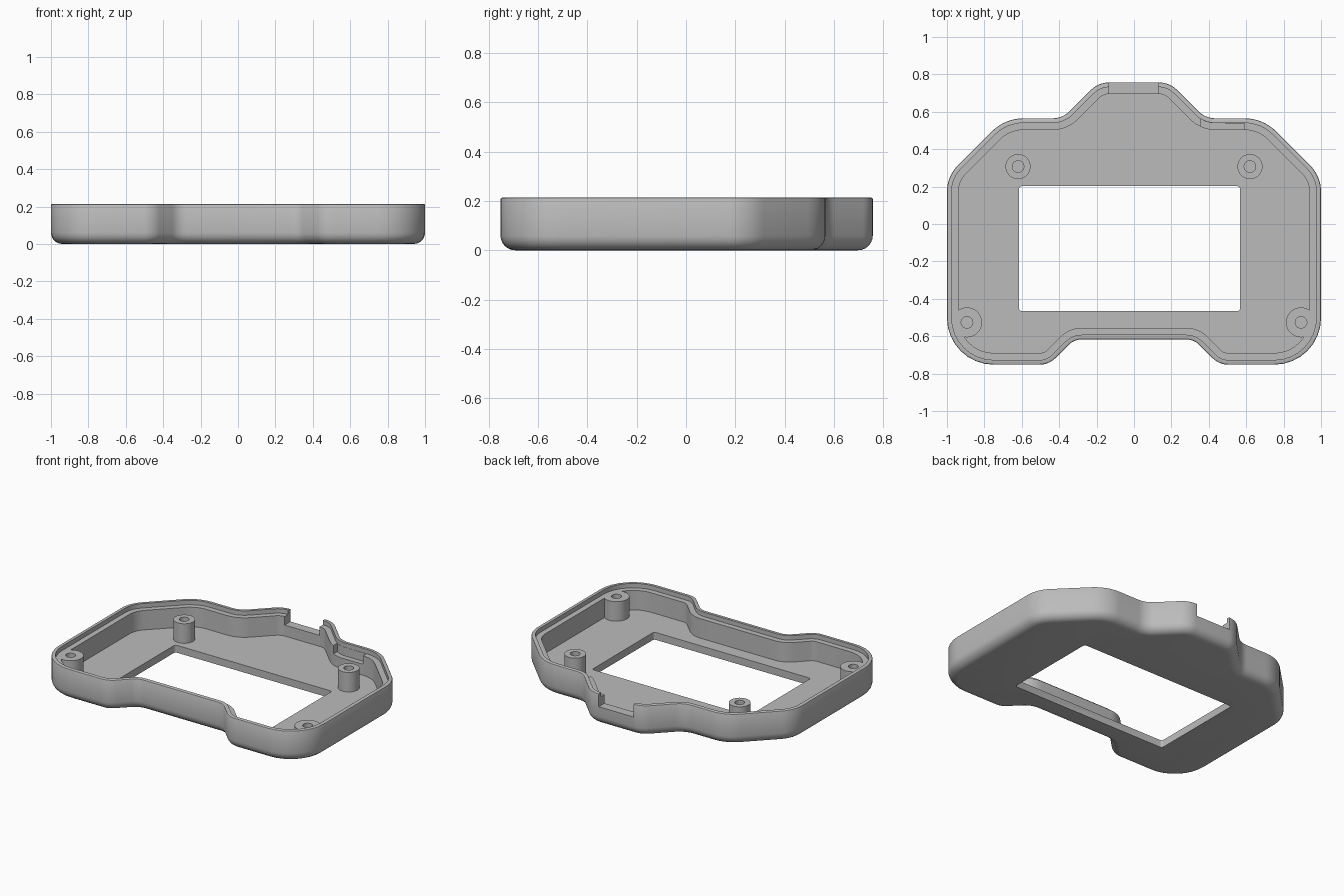
import bpy, bmesh, math
from mathutils import Vector

cube = bpy.data.objects.get("Cube")
if cube:
    bpy.data.objects.remove(cube)

grey = bpy.data.materials.new("plain_grey")
grey.use_nodes = True
colour = (0.5, 0.5, 0.5, 1)
grey.diffuse_color = colour
grey.node_tree.nodes["Principled BSDF"].inputs["Base Color"].default_value = colour

RIM, LEDGE, FLOOR, SLOT = 0.213, 0.183, 0.05, 0.125
LIP, WALL, FILLET = 0.025, 0.062, 0.06


def rounded(corners, steps=8):
    """Rounded clockwise polygon as (point, inward normal) pairs."""
    out = []
    for i, (x, y, r) in enumerate(corners):
        p = Vector((x, y))
        a = (p - Vector(corners[i - 1][:2])).normalized()
        b = (Vector(corners[(i + 1) % len(corners)][:2]) - p).normalized()
        turn = a.x * b.y - a.y * b.x
        side = -1 if turn < 0 else 1
        angle = math.acos(a.dot(b))
        na = Vector((a.y, -a.x))          # inward for clockwise order
        start = p - a * r * math.tan(angle / 2)
        centre = start - na * r * side
        for k in range(steps + 1):
            t = side * angle * k / steps
            n = Vector((na.x * math.cos(t) - na.y * math.sin(t),
                        na.x * math.sin(t) + na.y * math.cos(t)))
            out.append((centre + n * r * side, n))
    return out


def ring(outline, off):
    return [p + n * off for p, n in outline]


def loft(name, layers):
    """Closed solid through matching rings given as (points, z)."""
    bm = bmesh.new()
    loops = [[bm.verts.new((p[0], p[1], z)) for p in pts] for pts, z in layers]
    for lo, hi in zip(loops, loops[1:]):
        for i in range(len(lo)):
            bm.faces.new((lo[i - 1], lo[i], hi[i], hi[i - 1]))
    bm.faces.new(loops[0])
    bm.faces.new(loops[-1])
    bmesh.ops.recalc_face_normals(bm, faces=bm.faces)
    mesh = bpy.data.meshes.new(name)
    bm.to_mesh(mesh)
    bm.free()
    mesh.materials.append(grey)
    obj = bpy.data.objects.new(name, mesh)
    bpy.context.collection.objects.link(obj)
    return obj


def activate(obj):
    bpy.ops.object.select_all(action='DESELECT')
    obj.select_set(True)
    bpy.context.view_layer.objects.active = obj


def cut(obj, name, pts, low, high):
    cutter = loft(name, [(pts, low), (pts, high)])
    cutter.hide_render = True
    mod = obj.modifiers.new(name, 'BOOLEAN')
    mod.operation, mod.solver, mod.object = 'DIFFERENCE', 'EXACT', cutter
    activate(obj)
    bpy.ops.object.modifier_apply(modifier=mod.name)
    bpy.data.objects.remove(cutter)


def smooth(obj):
    activate(obj)
    bpy.ops.object.shade_smooth_by_angle(angle=math.radians(30))


# Case outline, right half from the top, mirrored to the left
half = [(0.19, 0.757, 0.14), (0.382, 0.565, 0.13), (0.69, 0.565, 0.24),
        (1, 0.255, 0.2), (1, -0.752, 0.25), (0.455, -0.752, 0.12), (0.32, -0.617, 0.1)]
outline = rounded(half + [(-x, y, r) for x, y, r in reversed(half)])

# Tray: rounded bottom edge, outer rim, lower inner ledge and floor
layers = []
for k in range(7):
    t = k / 6 * math.pi / 2
    layers.append((FILLET * (1 - math.sin(t)), FILLET * (1 - math.cos(t))))
layers += [(0, RIM - 0.006), (0.002, RIM - 0.002), (0.006, RIM),
           (LIP, RIM), (LIP, LEDGE), (WALL, LEDGE), (WALL, FLOOR)]
tray = loft("case_tray", [(ring(outline, o), z) for o, z in layers])

# Display window
window = rounded([(-0.615, 0.202, 0.015), (0.567, 0.202, 0.015),
                  (0.567, -0.465, 0.015), (-0.615, -0.465, 0.015)], 4)
cut(tray, "window_cutter", ring(window, 0), -0.1, 0.1)

# Notch through the back wall
cut(tray, "notch_cutter", [(-0.135, 0.65), (-0.135, 0.85), (0.128, 0.85), (0.128, 0.65)],
    SLOT, 0.3)

# Recess in the inner ledge, following the wall
edge = [p for p in ring(outline, LIP + 0.001) if 0.34 < p.x < 0.62 and p.y > 0.4]
cut(tray, "ledge_cutter", [(0.355, 0.45), (0.355, edge[0].y)]
    + [p for p in edge if 0.356 < p.x < 0.589] + [(0.59, edge[-1].y), (0.59, 0.45)], SLOT, 0.2)
smooth(tray)


# Screw posts with blind holes
def post(name, x, y, radius, hole=0.031):
    def circle(r):
        return [(x + r * math.cos(k * math.tau / 40), y + r * math.sin(k * math.tau / 40))
                for k in range(40)]
    smooth(loft(name, [(circle(radius), FLOOR - 0.01), (circle(radius), LEDGE),
                       (circle(hole), LEDGE), (circle(hole), FLOOR)]))


for side, s in (("left", 1), ("right", -1)):
    post("back_post_" + side, 0.62 * s, 0.307, 0.067)
    post("front_post_" + side, 0.893 * s, -0.526, 0.08)
